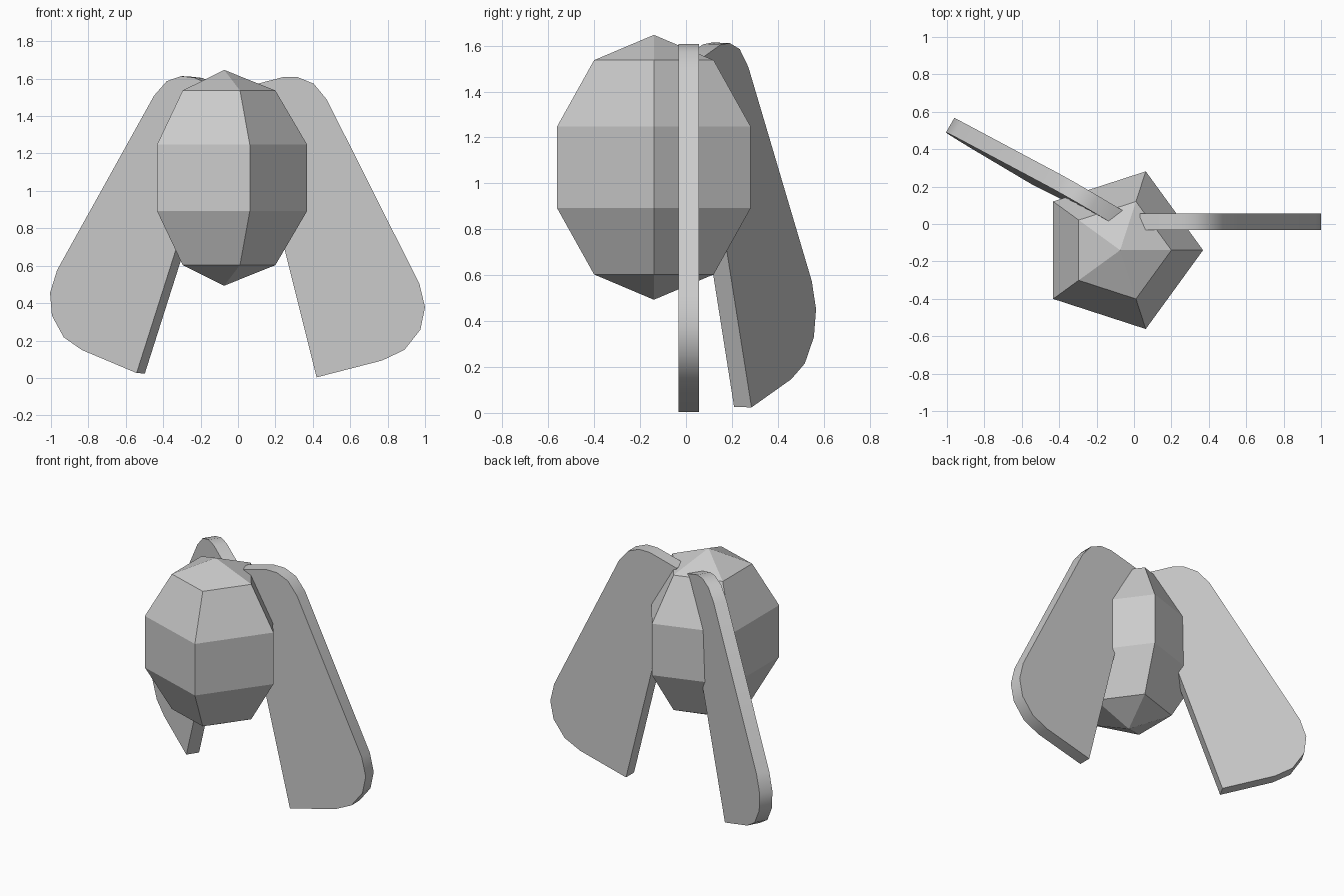
import bpy, bmesh
from math import sin, cos, pi, radians
from mathutils import Matrix, Vector

if "Cube" in bpy.data.objects:
    bpy.data.objects.remove(bpy.data.objects["Cube"])


def make_object(name, bm, smooth=False):
    bmesh.ops.recalc_face_normals(bm, faces=bm.faces[:])
    mesh = bpy.data.meshes.new(name)
    bm.to_mesh(mesh)
    bm.free()
    obj = bpy.data.objects.new(name, mesh)
    bpy.context.collection.objects.link(obj)
    if smooth:
        bpy.ops.object.select_all(action='DESELECT')
        obj.select_set(True)
        bpy.context.view_layer.objects.active = obj
        bpy.ops.object.shade_smooth_by_angle(angle=radians(40))
    return obj


# Body: stretched low-poly sphere with five sides and five bands
def body(center, radius, half_height, sides=5, bands=5):
    bm = bmesh.new()
    c = Vector(center)
    top = bm.verts.new(c + Vector((0, 0, half_height)))
    bottom = bm.verts.new(c - Vector((0, 0, half_height)))
    rings = []
    for i in range(1, bands):
        t = pi * i / bands
        rings.append([bm.verts.new(c + Vector((radius * sin(t) * cos(2 * pi * k / sides),
                                               radius * sin(t) * sin(2 * pi * k / sides),
                                               half_height * cos(t))))
                      for k in range(sides)])
    for k in range(sides):
        n = (k + 1) % sides
        bm.faces.new((top, rings[0][k], rings[0][n]))
        bm.faces.new((bottom, rings[-1][n], rings[-1][k]))
        for a, b in zip(rings, rings[1:]):
            bm.faces.new((a[k], b[k], b[n], a[n]))
    return make_object("body", bm)


# Wing outline, measured from its inner bottom corner
OUTLINE = [(0, 0), (0.35, 0.09), (0.47, 0.147), (0.555, 0.255), (0.58, 0.375),
           (0.55, 0.5), (0.055, 1.485), (-0.015, 1.57), (-0.1, 1.605),
           (-0.18, 1.605), (-0.315, 1.57), (-0.387, 1.55)]


def wing(name, matrix, thickness=0.088):
    bm = bmesh.new()
    face = bm.faces.new([bm.verts.new((x, -thickness / 2, z)) for x, z in OUTLINE])
    new = bmesh.ops.extrude_face_region(bm, geom=[face], use_keep_orig=True)
    verts = [g for g in new["geom"] if isinstance(g, bmesh.types.BMVert)]
    bmesh.ops.translate(bm, verts=verts, vec=(0, thickness, 0))
    bm.transform(matrix)
    return make_object(name, bm, smooth=True)


body((-0.074, -0.14, 1.07), 0.466, 0.577)
wing("right_wing", Matrix.Translation((0.42, 0.012, 0.003)))

# Left wing: mirrored, swung back and slightly more raised
wing("left_wing",
     Matrix.Translation((-0.52, 0.2475, 0.025))
     @ Matrix.Rotation(radians(-30.2), 4, 'Z')
     @ Matrix.Rotation(radians(-1.35), 4, 'X')
     @ Matrix.Rotation(radians(5.5), 4, 'Y')
     @ Matrix.Diagonal((-1, 1, 1, 1)))
